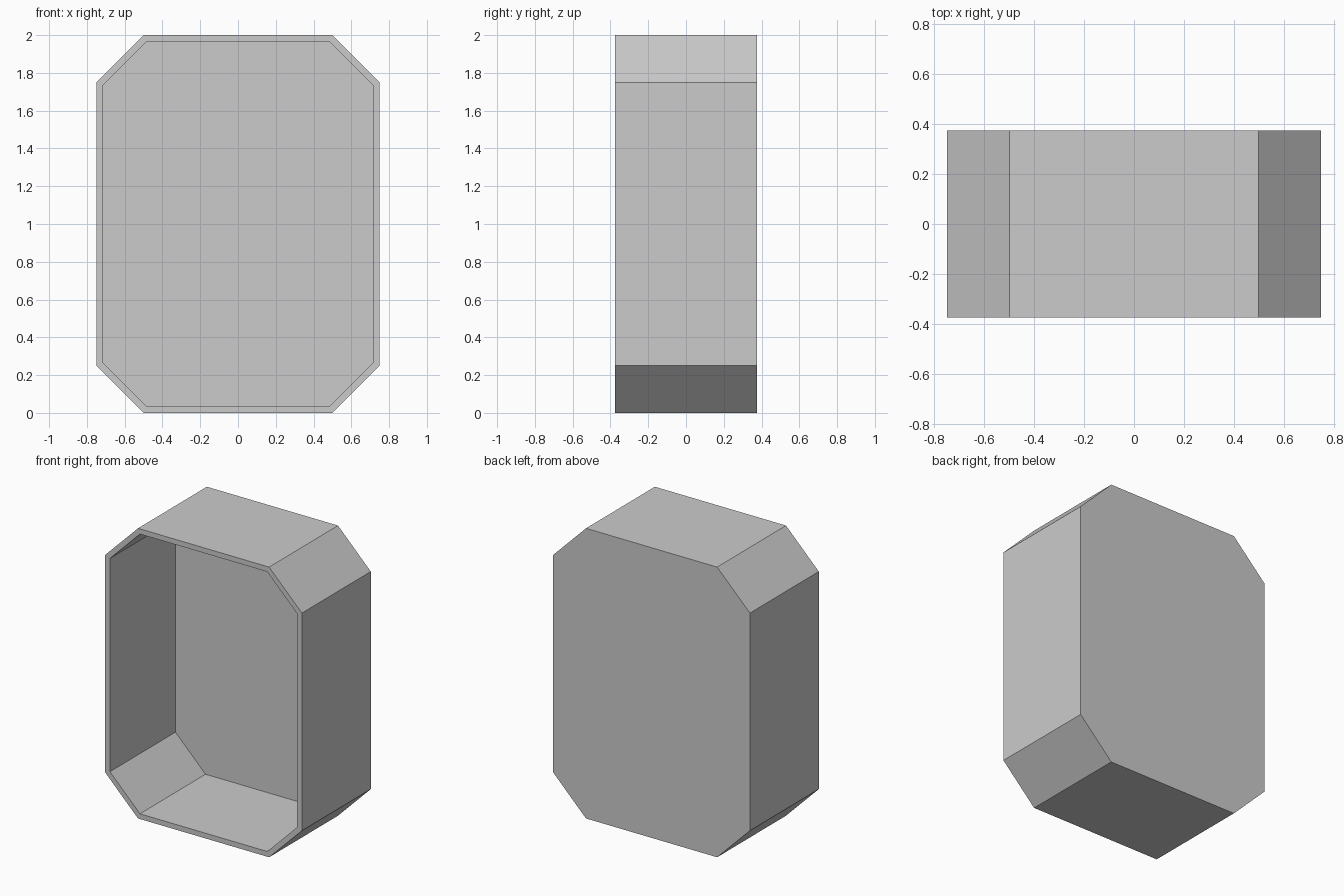
import bpy
import bmesh
import math

cube = bpy.data.objects.get("Cube")
if cube:
    bpy.data.objects.remove(cube, do_unlink=True)

HALF_W, HALF_D, HEIGHT, CHAMFER = 0.75, 0.375, 2.0, 0.25
WALL = 0.036

grey = bpy.data.materials.new("plain_grey")
grey.use_nodes = True
colour = (0.6, 0.6, 0.6, 1)
grey.diffuse_color = colour
grey.node_tree.nodes["Principled BSDF"].inputs["Base Color"].default_value = colour


def outline(inset):
    """Rectangle with cut corners, moved inwards by an even wall thickness."""
    w, h = HALF_W - inset, HEIGHT / 2 - inset
    c = CHAMFER - inset * (2 - math.sqrt(2))
    quarter = [(w, h - c), (w - c, h)]
    half = quarter + [(-x, z) for x, z in reversed(quarter)]
    return half + [(-x, -z) for x, z in half]


def ring(bm, inset, y):
    return [bm.verts.new((x, y, z + HEIGHT / 2)) for x, z in outline(inset)]


def bridge(bm, a, b):
    for i in range(len(a)):
        j = (i + 1) % len(a)
        bm.faces.new((a[i], a[j], b[j], b[i]))


# Open-fronted tray: back panel, outer walls, rim, inner walls, cavity floor
bm = bmesh.new()
rings = [ring(bm, 0, HALF_D), ring(bm, 0, -HALF_D),
         ring(bm, WALL, -HALF_D), ring(bm, WALL, HALF_D - WALL)]
for a, b in zip(rings, rings[1:]):
    bridge(bm, a, b)
bm.faces.new(rings[0])
bm.faces.new(rings[-1])
bmesh.ops.recalc_face_normals(bm, faces=bm.faces)

mesh = bpy.data.meshes.new("chamfered_tray")
bm.to_mesh(mesh)
bm.free()
mesh.materials.append(grey)
tray = bpy.data.objects.new("chamfered_tray", mesh)
bpy.context.collection.objects.link(tray)
